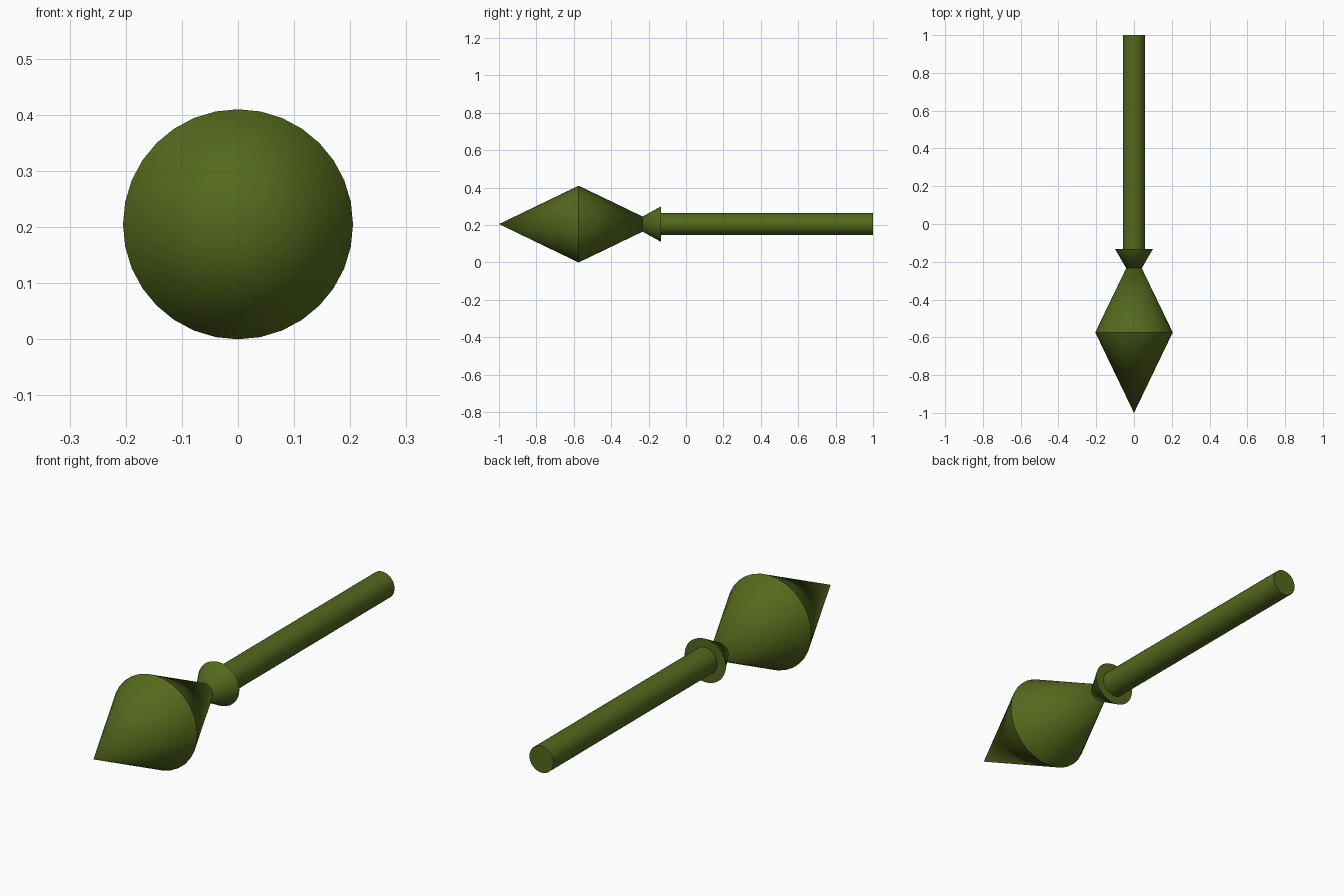
import bpy
import math

if "Cube" in bpy.data.objects:
    bpy.data.objects.remove(bpy.data.objects["Cube"])

AXIS_Z = 0.205   # height of the common axis
SIDES = 32

green = bpy.data.materials.new("olive_green")
green.diffuse_color = (0.09, 0.14, 0.012, 1.0)
green.use_nodes = True
green.node_tree.nodes["Principled BSDF"].inputs["Base Color"].default_value = green.diffuse_color


def turned(name, y_front, r_front, y_back, r_back, squash=1.0):
    """Cone or cylinder lying along y, from y_front to y_back."""
    bpy.ops.mesh.primitive_cone_add(
        vertices=SIDES, radius1=r_back, radius2=r_front,
        depth=y_back - y_front,
        location=(0, (y_front + y_back) / 2, AXIS_Z),
        rotation=(math.pi / 2, 0, 0))
    ob = bpy.context.object
    ob.name = name
    ob.scale.y = squash   # local y is world z
    bpy.ops.object.transform_apply(location=False, rotation=True, scale=True)
    ob.data.materials.append(green)
    bpy.ops.object.shade_smooth_by_angle(angle=math.radians(30))
    return ob


# Head: two cones base to base
turned("head_tip", -1.0, 0.0, -0.574, 0.205)
turned("head_rear", -0.574, 0.205, -0.148, 0.0)

# Collar flares out behind the head, its point buried inside the head
turned("collar", -0.305, 0.0, -0.133, 0.1, squash=0.95)

# Shaft
turned("shaft", -0.15, 0.058, 1.0, 0.058)
